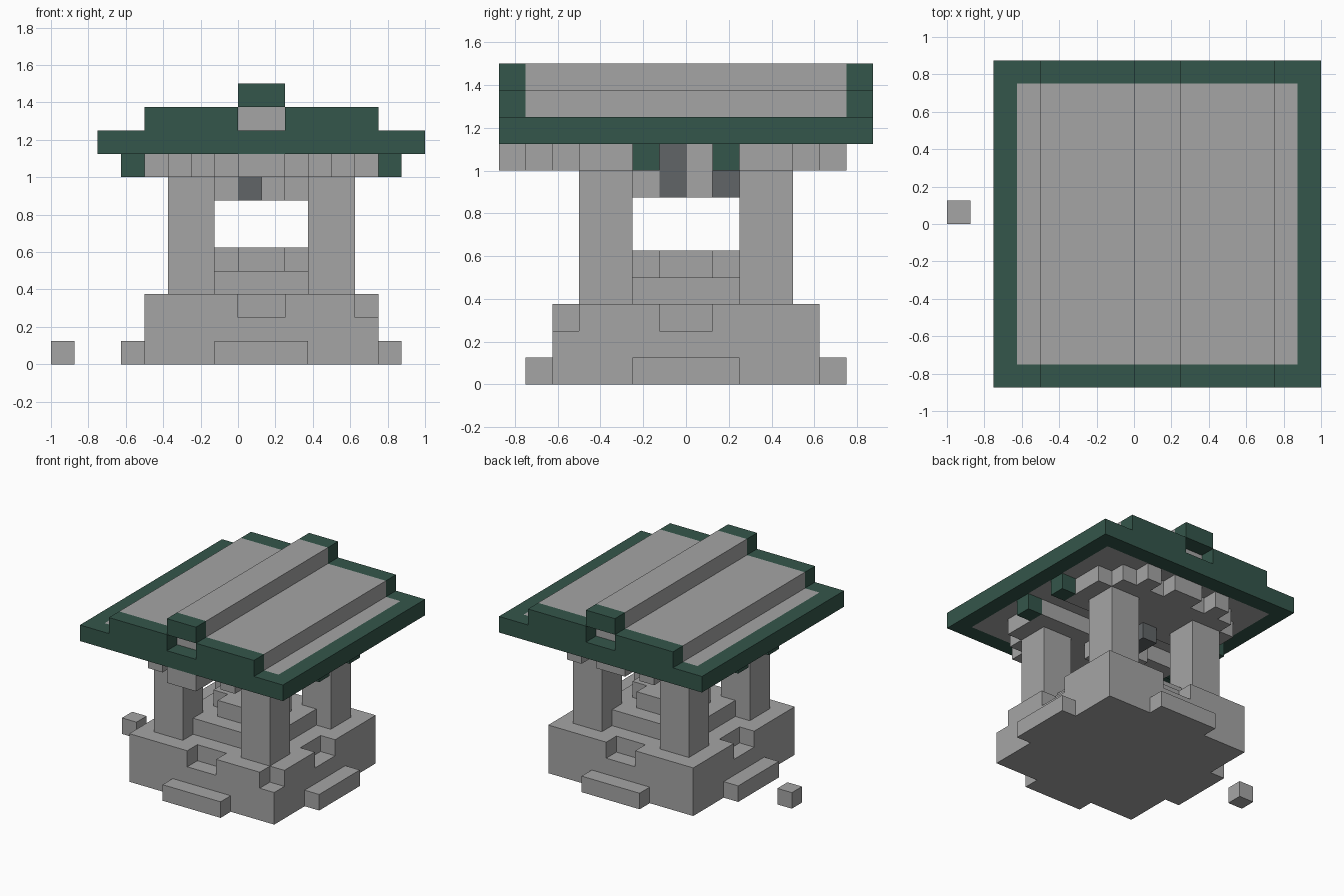
import bpy
import bmesh
from mathutils import Vector

if "Cube" in bpy.data.objects:
    bpy.data.objects.remove(bpy.data.objects["Cube"], do_unlink=True)

UNIT = 0.125                      # edge of one building block
AXIS = Vector((UNIT, 0, 0))       # the shrine's own vertical axis


def material(name, color):
    m = bpy.data.materials.new(name)
    m.use_nodes = True
    m.diffuse_color = (*color, 1)
    bsdf = next(n for n in m.node_tree.nodes if n.type == 'BSDF_PRINCIPLED')
    bsdf.inputs["Base Color"].default_value = (*color, 1)
    return m


STONE = material("grey stone", (0.376, 0.376, 0.376))
DARK = material("dark slate", (0.12, 0.13, 0.136))
GREEN = material("dark green", (0.034, 0.093, 0.069))


def blocks(name, mat, *spans):
    """One object made of boxes, each (x0, x1, y0, y1, z0, z1) in blocks."""
    bm = bmesh.new()
    for x0, x1, y0, y1, z0, z1 in spans:
        verts = bmesh.ops.create_cube(bm, size=1)["verts"]
        bmesh.ops.scale(bm, vec=(x1 - x0, y1 - y0, z1 - z0), verts=verts)
        mid = ((x0 + x1) / 2, (y0 + y1) / 2, (z0 + z1) / 2)
        bmesh.ops.translate(bm, vec=mid, verts=verts)
    for v in bm.verts:
        v.co = v.co * UNIT + AXIS
    mesh = bpy.data.meshes.new(name)
    bm.to_mesh(mesh)
    bm.free()
    mesh.materials.append(mat)
    obj = bpy.data.objects.new(name, mesh)
    bpy.context.collection.objects.link(obj)
    return obj


def turned(span, quarter):
    """Rotate a box span by quarter turns about the axis."""
    x0, x1, y0, y1, z0, z1 = span
    for _ in range(quarter):
        x0, x1, y0, y1 = -y1, -y0, x0, x1
    return x0, x1, y0, y1, z0, z1


def around(span):
    return [turned(span, q) for q in range(4)]


# Plinth with a notch in each top edge and one chipped corner
plinth = blocks("plinth", STONE, (-5, 5, -5, 5, 0, 3))
cutter = blocks("notch_cutter", STONE, *around((-1, 1, -6, -4, 2, 4)),
                (4, 6, -6, -4, 2, 4))
cut = plinth.modifiers.new("notches", 'BOOLEAN')
cut.operation = 'DIFFERENCE'
cut.solver = 'EXACT'
cut.object = cutter
bpy.context.view_layer.objects.active = plinth
bpy.ops.object.modifier_apply(modifier=cut.name)
bpy.data.objects.remove(cutter, do_unlink=True)

# Entrance steps and the loose stone beside the shrine
blocks("steps", STONE, *around((-2, 2, -6, -5, 0, 1)))
blocks("loose_stone", STONE, (-9, -8, 0, 1, 0, 1))

# Cross-shaped altar in two tiers
blocks("altar_lower", STONE, (-2, 2, -3, 3, 3, 4),
       (-3, -2, -2, 2, 3, 4), (2, 3, -2, 2, 3, 4))
blocks("altar_upper", STONE, (-1, 1, -2, 2, 4, 5),
       (-2, -1, -1, 1, 4, 5), (1, 2, -1, 1, 4, 5))

# Pillars
blocks("pillars", STONE, *around((-4, -2, -4, -2, 3, 8)))

# Stepped beams under the eaves, front and back
for name, q in (("front", 0), ("back", 2)):
    teeth = [(-3, -2), (-1, 1), (2, 3)]
    blocks(name + "_beams", STONE,
           *[turned(s, q) for s in
             [(-5, 5, -4, -2, 8, 9), (-4, 4, -5, -4, 8, 9)]
             + [(a, b, -6, -5, 8, 9) for a, b in teeth]])
blocks("front_beam_end", STONE, (-1, 1, -7, -6, 8, 9))

# Cross beams with green ends
for name, y in (("front", -2), ("back", 1)):
    blocks(name + "_cross_beam", STONE, (-5, 5, y, y + 1, 8, 9))
    blocks(name + "_cross_beam_ends", GREEN,
           (-6, -5, y, y + 1, 8, 9), (5, 6, y, y + 1, 8, 9))

# Hanging pinwheel lantern
blocks("lantern_core", DARK, (-1, 1, -1, 1, 7, 9))
arms = around((0, 1, -2, -1, 7, 8))
blocks("lantern_arms", STONE, arms[0], arms[3], (1, 2, 0, 1, 7, 9))
blocks("lantern_back_arm", DARK, arms[2])

# Stepped roof: stone field, green eaves and gables
tiers = [(6, 9, 10), (5, 10, 11), (1, 11, 12)]
blocks("roof_field", STONE, *[(-w, w, -6, 6, a, b) for w, a, b in tiers])
blocks("roof_eaves", GREEN, (-7, -6, -6, 6, 9, 10), (6, 7, -6, 6, 9, 10))
for name, y in (("front", -7), ("back", 6)):
    blocks(name + "_gable", GREEN,
           (-7, 7, y, y + 1, 9, 10),
           (-5, -1, y, y + 1, 10, 11), (1, 5, y, y + 1, 10, 11),
           (-1, 1, y, y + 1, 11, 12))
